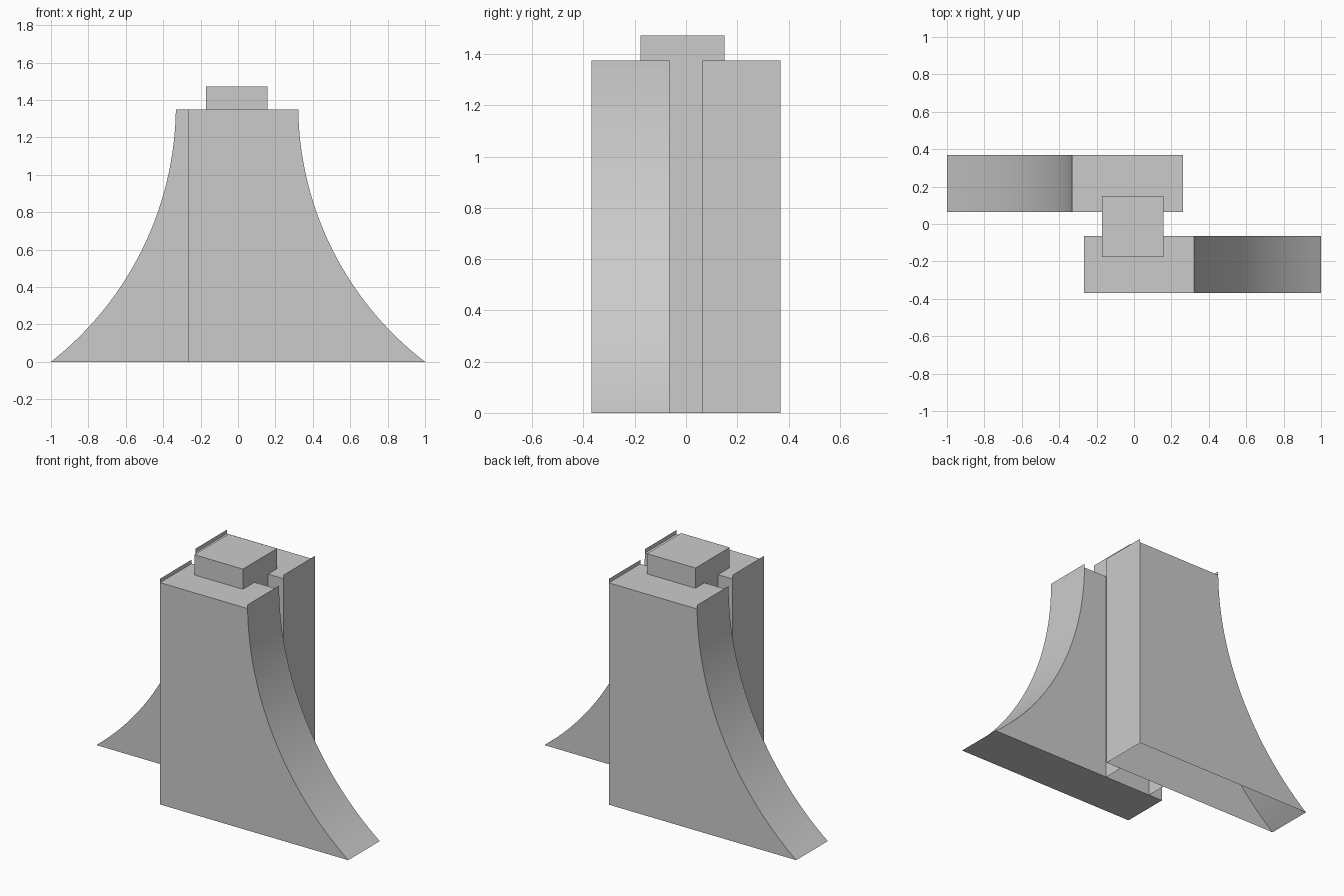
import bpy, bmesh, math

if "Cube" in bpy.data.objects:
    bpy.data.objects.remove(bpy.data.objects["Cube"])

TOP, LIP = 1.35, 1.374          # deck height, and height of the thin raised end sheets
Y_IN, Y_OUT = 0.065, 0.368      # inner and outer side of each fin
STEPS = 28


def finish(bm, name):
    mesh = bpy.data.meshes.new(name)
    bm.to_mesh(mesh)
    bm.free()
    obj = bpy.data.objects.new(name, mesh)
    bpy.context.collection.objects.link(obj)
    return obj


def fin(name, side, x_wall, x_top, closed):
    """Slab with a concave sweep on one end; side=-1 turns it half a circle."""
    run = 1.0 - x_top
    r = (run ** 2 + LIP ** 2) / (2 * run)
    t0, t1 = math.asin(LIP / r), math.asin((LIP - TOP) / r)
    arc = []
    for i in range(STEPS + 1):
        t = t0 + (t1 - t0) * i / STEPS
        arc.append((x_top + r * (1 - math.cos(t)), LIP - r * math.sin(t)))
    bm = bmesh.new()

    def pair(x, z):
        return [bm.verts.new((side * x, side * y, z)) for y in (-Y_OUT, -Y_IN)]

    sweep = [pair(x, z) for x, z in arc]
    sweep_lip = pair(x_top, LIP)
    wall_top, wall_base, wall_lip = pair(x_wall, TOP), pair(x_wall, 0), pair(x_wall, LIP)

    # outer and inner side faces
    outline = [wall_base] + sweep + [wall_top]
    bm.faces.new([p[0] for p in outline])
    bm.faces.new([p[1] for p in reversed(outline)])

    def strip(a, b):
        return bm.faces.new((a[0], a[1], b[1], b[0]))

    # curved sheet with its raised lip
    rows = sweep + [sweep_lip]
    for a, b in zip(rows, rows[1:]):
        strip(a, b).smooth = True
    # deck, straight end wall with lip, and base
    strip(sweep[-1], wall_top)
    strip(wall_lip, wall_top)
    strip(wall_top, wall_base)
    if closed:
        strip(wall_base, sweep[0])
    return finish(bm, name)


fin("front_fin", 1, -0.267, 0.322, True)
fin("back_fin", -1, -0.262, 0.332, False)


def open_box(name, x, y, z, skip):
    """Box without the faces whose normals point along the skipped axes."""
    bm = bmesh.new()
    bmesh.ops.create_cube(bm, size=1)
    for v in bm.verts:
        v.co = [lo + (c + 0.5) * (hi - lo) for c, (lo, hi) in zip(v.co, (x, y, z))]
    bm.normal_update()
    drop = [f for f in bm.faces if skip(f.normal)]
    bmesh.ops.delete(bm, geom=drop, context='FACES')
    return finish(bm, name)


# cap block on top, and the web joining the two fins beneath it
POST_X = (-0.17, 0.157)
open_box("cap", POST_X, (-0.177, 0.151), (TOP, 1.473), lambda n: n.z < -0.5)
open_box("web", POST_X, (-Y_IN, Y_IN), (0, TOP), lambda n: abs(n.x) < 0.5)
